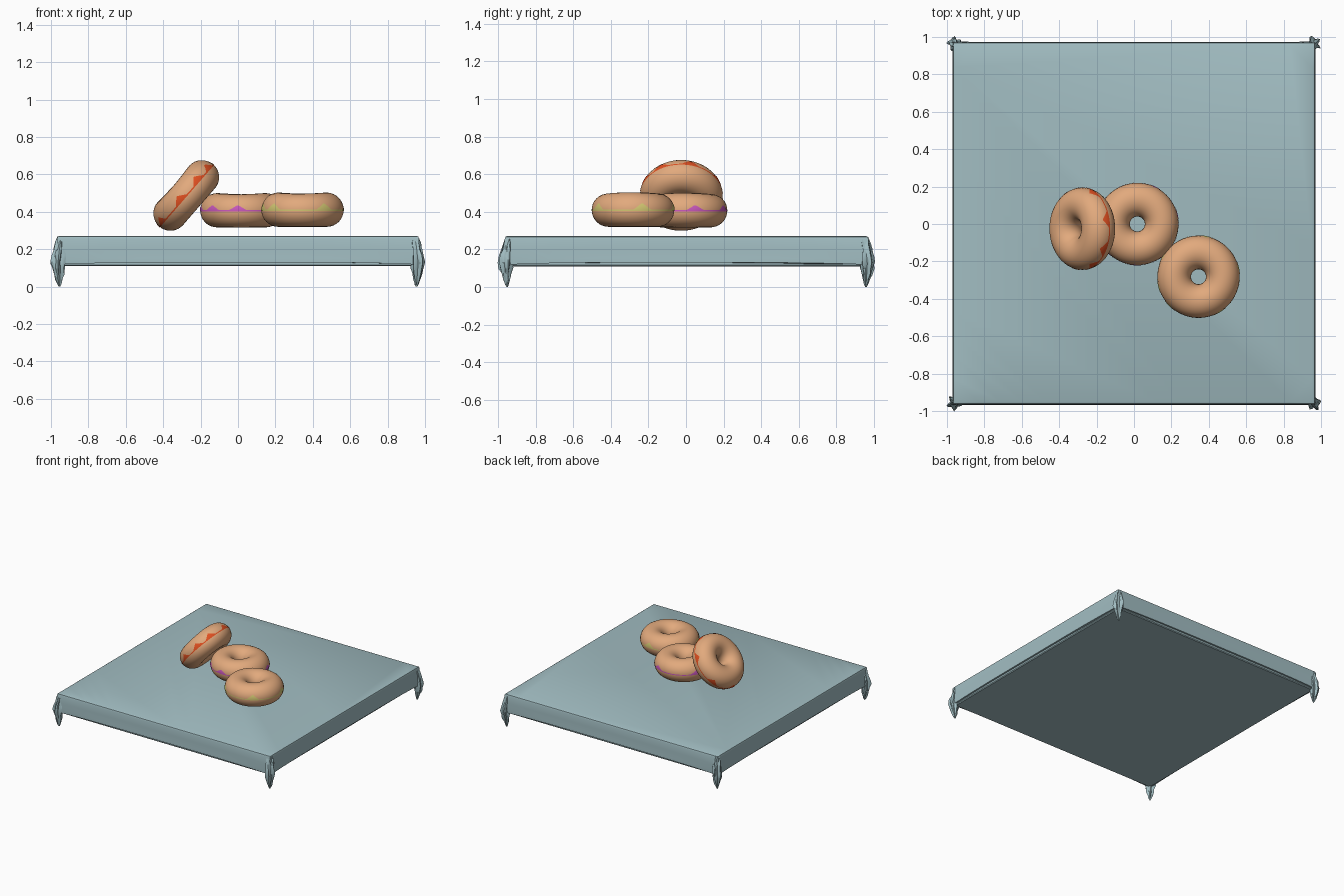
import bpy, bmesh, math, random
from mathutils import Matrix, Vector

if "Cube" in bpy.data.objects:
    bpy.data.objects.remove(bpy.data.objects["Cube"])

random.seed(4)


def material(name, rgb):
    m = bpy.data.materials.new(name)
    m.diffuse_color = (*rgb, 1)
    m.use_nodes = True
    m.node_tree.nodes["Principled BSDF"].inputs["Base Color"].default_value = m.diffuse_color
    return m


CLOTH = material("pale blue cloth", (0.36, 0.51, 0.54))
DOUGH = material("dough", (0.76, 0.40, 0.205))
ORANGE = material("orange icing", (0.75, 0.08, 0.015))
PINK = material("magenta icing", (0.60, 0.10, 0.52))
YELLOW = material("yellow icing", (0.66, 0.58, 0.17))


def loft(name, rings, mat, closed_rows=False, wrap=True, smooth=40):
    """Skin a list of equal-length point rings; caps the ends unless closed_rows or not wrap."""
    bm = bmesh.new()
    rows = [[bm.verts.new(p) for p in r] for r in rings]
    n = len(rows[0])
    pairs = list(zip(rows, rows[1:] + rows[:1])) if closed_rows else list(zip(rows, rows[1:]))
    for a, b in pairs:
        for i in range(n if wrap else n - 1):
            j = (i + 1) % n
            bm.faces.new((a[i], a[j], b[j], b[i]))
    if wrap and not closed_rows:
        bm.faces.new(rows[0])
        bm.faces.new(rows[-1])
    bmesh.ops.recalc_face_normals(bm, faces=bm.faces)
    me = bpy.data.meshes.new(name)
    bm.to_mesh(me)
    bm.free()
    me.materials.append(mat)
    ob = bpy.data.objects.new(name, me)
    bpy.context.collection.objects.link(ob)
    bpy.ops.object.select_all(action='DESELECT')
    ob.select_set(True)
    bpy.context.view_layer.objects.active = ob
    bpy.ops.object.shade_smooth_by_angle(angle=math.radians(smooth))
    return ob


def square_ring(half, z, bow=0.0, lift=0.0, steps=16):
    """Square outline; the middle of each side bows inwards and lifts."""
    pts = []
    for k in range(4):
        rot = Matrix.Rotation(k * math.pi / 2, 3, 'Z')
        for i in range(steps):
            t = -1 + 2 * i / steps
            mid = 1 - t ** 4
            p = rot @ Vector((t * half, -half + bow * mid, z + lift * mid))
            p.y += 0.003
            pts.append(p)
    return pts


# Cloth draped over the table slab, and the slab showing below its hem
loft("draped_cloth", [square_ring(0.953, 0.272), square_ring(0.964, 0.267),
                      square_ring(0.968, 0.255), square_ring(0.970, 0.20, 0.006),
                      square_ring(0.972, 0.15, 0.002), square_ring(0.970, 0.118, 0.0, 0.012)], CLOTH)
loft("table_slab", [square_ring(0.956, 0.20), square_ring(0.956, 0.116),
                    square_ring(0.950, 0.110)], CLOTH)

# Crumpled cloth folds hanging at the four corners: (z, centre, radius)
FOLD = [(0.262, 0.948, 0.014), (0.235, 0.950, 0.022), (0.20, 0.955, 0.026), (0.165, 0.959, 0.030),
        (0.13, 0.962, 0.032), (0.10, 0.961, 0.029), (0.07, 0.959, 0.023), (0.04, 0.957, 0.016),
        (0.015, 0.956, 0.009), (0.0, 0.955, 0.003)]
for sx in (-1, 1):
    for sy in (-1, 1):
        phase = random.uniform(0, 6)
        rings = []
        for z, c, r in FOLD:
            ring = []
            for i in range(20):
                a = math.tau * i / 20
                q = r * (1 + 0.25 * math.cos(5 * a + phase) + random.uniform(-0.2, 0.2))
                dz = random.uniform(-0.006, 0.006) if z > 0.01 else 0
                ring.append((sx * c + q * math.cos(a), sy * c + 0.003 + q * math.sin(a), z + dz))
            rings.append(ring)
        loft("corner_fold", rings, CLOTH, smooth=30)

MAJOR, MINOR = 0.130, 0.090


def torus_point(a, v, grow=0.0):
    """Point on the slightly uneven doughnut surface, a around the ring, v around the tube."""
    r = MINOR + grow
    wobble = 1 + 0.035 * math.cos(2 * a + 0.3) * max(0, math.sin(v))
    rad = MAJOR + r * math.cos(v)
    return Vector((rad * math.cos(a), rad * math.sin(a), r * math.sin(v) * wobble))


def doughnut(name, loc, tilt, mat, peaks, height):
    place = Matrix.Translation(loc) @ Matrix.Rotation(math.radians(tilt), 4, 'Y')
    n, m = 64, 32
    loft(name, [[place @ torus_point(math.tau * i / n, math.tau * j / m) for j in range(m)]
                for i in range(n)], DOUGH, closed_rows=True, smooth=180)
    # Thin jagged icing line poking out of the rim, with pointed peaks
    strips = []
    for i in range(181):
        deg = 2 * i
        top = 0.03
        for p in peaks:
            d = abs((deg - p + 180) % 360 - 180)
            top = max(top, height * (1 - d / 13))
        a = math.radians(deg)
        strips.append([place @ torus_point(a, -0.05 + (top + 0.05) * k / 5, 0.0015)
                       for k in range(6)])
    loft(name + "_icing", strips, mat, wrap=False, smooth=180)


doughnut("middle_doughnut", (0.018, 0.0, 0.407), 0, PINK,
         (-50, -95, -135, 13, 65, 150, 190), 0.33)
doughnut("right_doughnut", (0.345, -0.282, 0.410), 0, YELLOW,
         (-58, -135, 13, 80, 150, 195), 0.42)
doughnut("leaning_doughnut", (-0.276, -0.025, 0.487), -49, ORANGE,
         (13, -30, -62, -100, -150, 62, 120, 170), 0.42)
